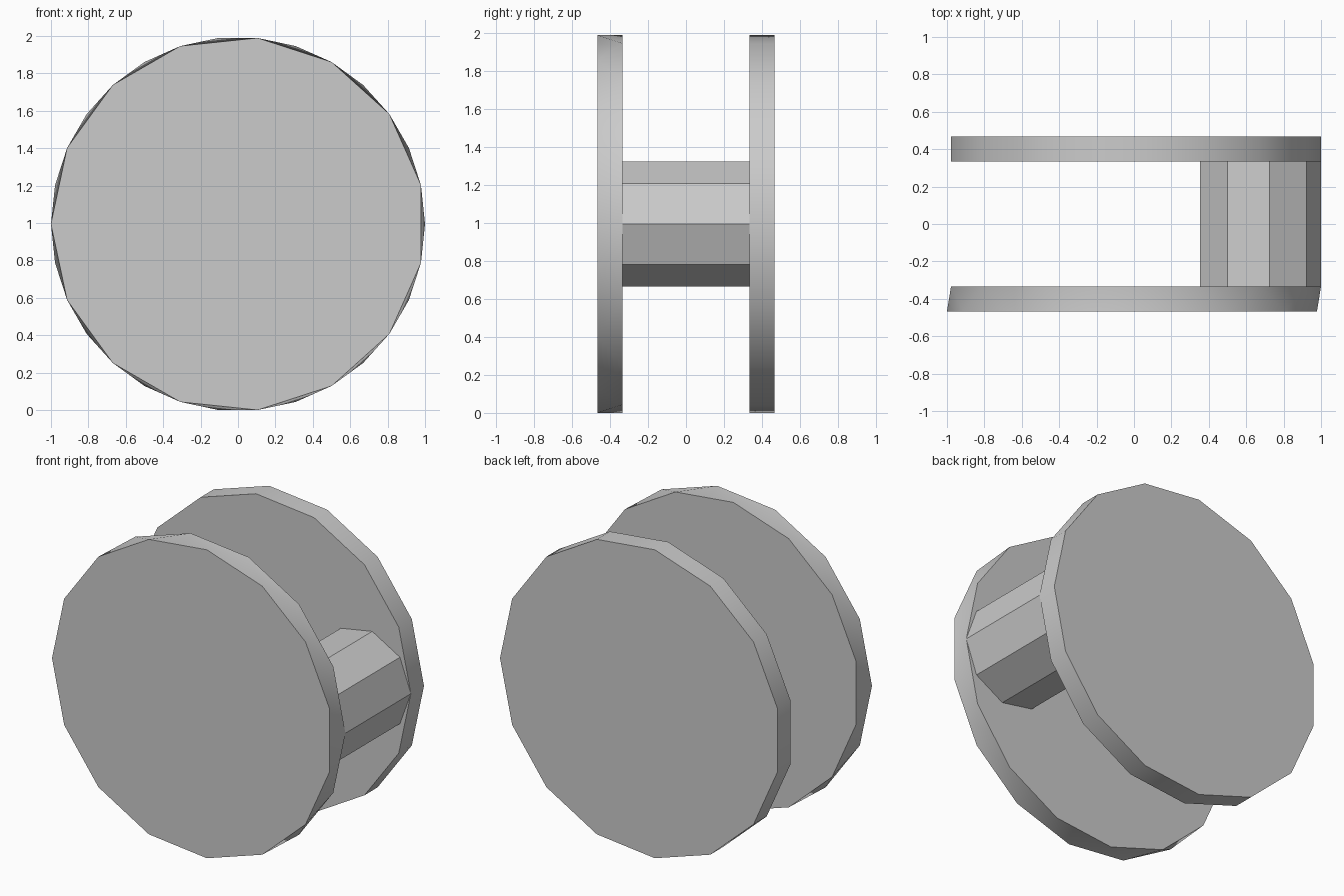
import bpy
import bmesh
from math import cos, sin, pi, radians

cube = bpy.data.objects.get("Cube")
if cube:
    bpy.data.objects.remove(cube, do_unlink=True)

grey = bpy.data.materials.new("plain_grey")
grey.use_nodes = True
colour = (0.6, 0.6, 0.6, 1)
grey.diffuse_color = colour
grey.node_tree.nodes["Principled BSDF"].inputs["Base Color"].default_value = colour

WEB_SIDES = 15
PIN_SIDES = 9
INNER = 1 / 3            # inner face of each disc
OUTER = 0.467            # outer face of each disc
CENTRE_Z = sin(radians(96))


def drum(name, sides, radius, x, y_front, y_back, twist=0.0, caps=True):
    """Faceted drum along y; a half-step twist turns its front ring."""
    bm = bmesh.new()

    def ring(y, phase):
        angles = [2 * pi * (i + phase) / sides for i in range(sides)]
        return [bm.verts.new((x + radius * cos(a), y, CENTRE_Z + radius * sin(a)))
                for a in angles]

    front, back = ring(y_front, twist), ring(y_back, 0)
    for i in range(sides):
        j = (i + 1) % sides
        if twist:
            bm.faces.new((front[i], back[j], back[i]))
            bm.faces.new((front[i], front[j], back[j]))
        else:
            bm.faces.new((front[i], front[j], back[j], back[i]))
    if caps:
        bm.faces.new(front)
        bm.faces.new(back)
    bmesh.ops.recalc_face_normals(bm, faces=bm.faces)
    mesh = bpy.data.meshes.new(name)
    bm.to_mesh(mesh)
    bm.free()
    mesh.materials.append(grey)
    obj = bpy.data.objects.new(name, mesh)
    bpy.context.collection.objects.link(obj)
    return obj


# Two discs; the front one has its outer face turned by half a side
front_disc = drum("front_disc", WEB_SIDES, 1, 0, -OUTER, -INNER, twist=0.5)
back_disc = drum("back_disc", WEB_SIDES, 1, 0, INNER, OUTER)

# Off-centre pin joining the discs, its ends closed by their inner faces
drum("crank_pin", PIN_SIDES, 1 / 3, 2 / 3, -INNER, INNER, caps=False)

# Smooth rims with crisp face edges
bpy.ops.object.select_all(action='DESELECT')
for disc in (front_disc, back_disc):
    disc.select_set(True)
bpy.context.view_layer.objects.active = front_disc
bpy.ops.object.shade_smooth_by_angle(angle=radians(30))
